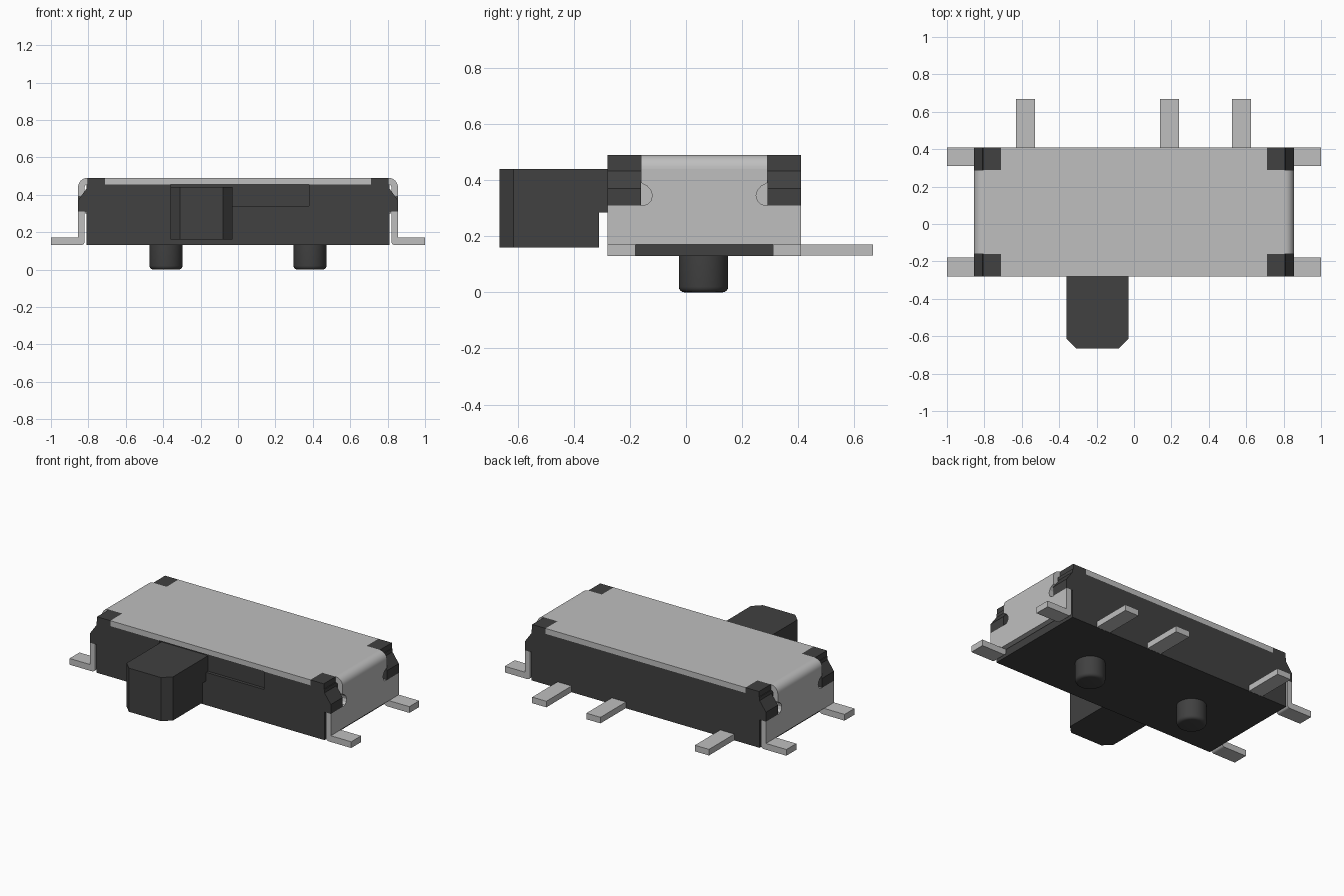
import bpy, bmesh, math

cube = bpy.data.objects.get("Cube")
if cube:
    bpy.data.objects.remove(cube, do_unlink=True)


def material(name, value):
    m = bpy.data.materials.new(name)
    m.use_nodes = True
    color = (value, value, value, 1)
    m.diffuse_color = color
    m.node_tree.nodes["Principled BSDF"].inputs["Base Color"].default_value = color
    return m


METAL = material("light grey metal", 0.52)
PLASTIC = material("dark grey plastic", 0.052)
YC, HALF = 0.065, 0.345          # middle and half depth of the housing
FRONT, BACK = YC - HALF, YC + HALF


def finish(name, bm, mat, smooth=False):
    bmesh.ops.recalc_face_normals(bm, faces=bm.faces)
    mesh = bpy.data.meshes.new(name)
    bm.to_mesh(mesh)
    bm.free()
    mesh.materials.append(mat)
    ob = bpy.data.objects.new(name, mesh)
    bpy.context.collection.objects.link(ob)
    if smooth:
        bpy.ops.object.select_all(action="DESELECT")
        ob.select_set(True)
        bpy.context.view_layer.objects.active = ob
        bpy.ops.object.shade_smooth_by_angle(angle=math.radians(35))
    return ob


def prism(name, outline, axis, a, b, mat, smooth=False):
    """Extrude a 2D outline along an axis from a to b."""
    place = {"x": lambda u, v, w: (w, u, v),
             "y": lambda u, v, w: (u, w, v),
             "z": lambda u, v, w: (u, v, w)}[axis]
    bm = bmesh.new()
    low = [bm.verts.new(place(u, v, a)) for u, v in outline]
    high = [bm.verts.new(place(u, v, b)) for u, v in outline]
    bm.faces.new(low)
    bm.faces.new(high)
    n = len(outline)
    for i in range(n):
        j = (i + 1) % n
        bm.faces.new((low[i], low[j], high[j], high[i]))
    return finish(name, bm, mat, smooth)


def box(name, x0, x1, y0, y1, z0, z1, mat):
    return prism(name, [(x0, y0), (x1, y0), (x1, y1), (x0, y1)], "z", z0, z1, mat)


def arc(cx, cz, r, start, end, steps=8):
    angles = [math.radians(start + (end - start) * i / steps) for i in range(steps + 1)]
    return [(cx + r * math.cos(t), cz + r * math.sin(t)) for t in angles]


# Housing, with a shallow slot in the front wall for the slider
box("housing", -0.81, 0.81, FRONT + 0.02, BACK, 0.13, 0.455, PLASTIC)
wall = [(-0.81, 0.13), (0.81, 0.13), (0.81, 0.455), (0.38, 0.455),
        (0.38, 0.34), (-0.36, 0.34), (-0.36, 0.455), (-0.81, 0.455)]
prism("slotted_front_wall", wall, "y", FRONT, FRONT + 0.02, PLASTIC)

# Slider: chamfered knob and its stem
knob = [(-0.36, -0.31), (-0.36, -0.615), (-0.31, -0.665),
        (-0.08, -0.665), (-0.03, -0.615), (-0.03, -0.31)]
prism("slider_knob", knob, "z", 0.16, 0.44, PLASTIC)
box("slider_stem", -0.36, -0.03, -0.31, FRONT + 0.02, 0.285, 0.44, PLASTIC)

# Locating pegs with rounded lower rims
for side, x in (("right", -0.385), ("left", 0.385)):
    bm = bmesh.new()
    bmesh.ops.create_cone(bm, cap_ends=True, segments=40, radius1=0.088,
                          radius2=0.088, depth=0.135)
    bmesh.ops.translate(bm, verts=bm.verts, vec=(x, 0.0625, 0.0675))
    rim = [e for e in bm.edges if all(v.co.z < 0.01 for v in e.verts)]
    bmesh.ops.bevel(bm, geom=rim, offset=0.02, segments=4, profile=0.5, affect="EDGES")
    finish(side + "_locating_peg", bm, PLASTIC, True)

# Cover: cross-shaped top sheet
arm, strip = 0.71, 0.225
corner = [(arm, HALF), (arm, strip), (0.805, strip)]
half = [(x, YC - y) for x, y in corner] + [(x, YC + y) for x, y in reversed(corner)]
sheet = half + [(-x, y) for x, y in reversed(half)]
prism("cover_top", sheet, "z", 0.455, 0.49, METAL)

# Half of the end plate outline, with a round relief notch
plate = [(HALF, 0.17), (HALF, 0.31), (strip, 0.31), (0.203, 0.313), (0.19, 0.326),
         (0.185, 0.345), (0.19, 0.363), (0.203, 0.378), (strip, 0.39), (strip, 0.44)]
end_outline = [(YC - y, z) for y, z in plate] + [(YC + y, z) for y, z in reversed(plate)]
bend = arc(0.805, 0.44, 0.05, 90, 0) + arc(0.805, 0.44, 0.015, 0, 90)
foot = arc(0.84, 0.15, 0.02, 180, 270, 4) + [(1.0, 0.13), (1.0, 0.17), (0.82, 0.17)]
block = [(arm, 0.49), (0.805, 0.49), (0.805, 0.44), (0.855, 0.37),
         (0.855, 0.31), (0.8, 0.31), (0.8, 0.45), (arm, 0.45)]

for side, s in (("left", 1), ("right", -1)):
    def flip(points):
        return [(s * x, z) for x, z in points]

    # Folded end of the cover
    prism(side + "_cover_bend", flip(bend), "y", YC - strip, YC + strip, METAL, True)
    prism(side + "_cover_end", end_outline, "x", s * 0.82, s * 0.855, METAL)
    box(side + "_cover_liner", s * 0.811, s * 0.818, YC - strip, YC + strip,
        0.3, 0.41, METAL)
    # Mounting feet and plastic corner blocks
    for end, d in (("front", -1), ("back", 1)):
        outer = YC + d * HALF
        prism(f"{side}_{end}_foot", flip(foot), "y", YC + d * 0.245, outer, METAL, True)
        prism(f"{side}_{end}_corner_block", flip(block), "y", YC + d * strip, outer, PLASTIC)

# Solder pins at the back
for i, x in enumerate((-0.58, 0.19, 0.575)):
    box(f"solder_pin_{i + 1}", x - 0.05, x + 0.05, BACK - 0.02, 0.667, 0.131, 0.17, METAL)
